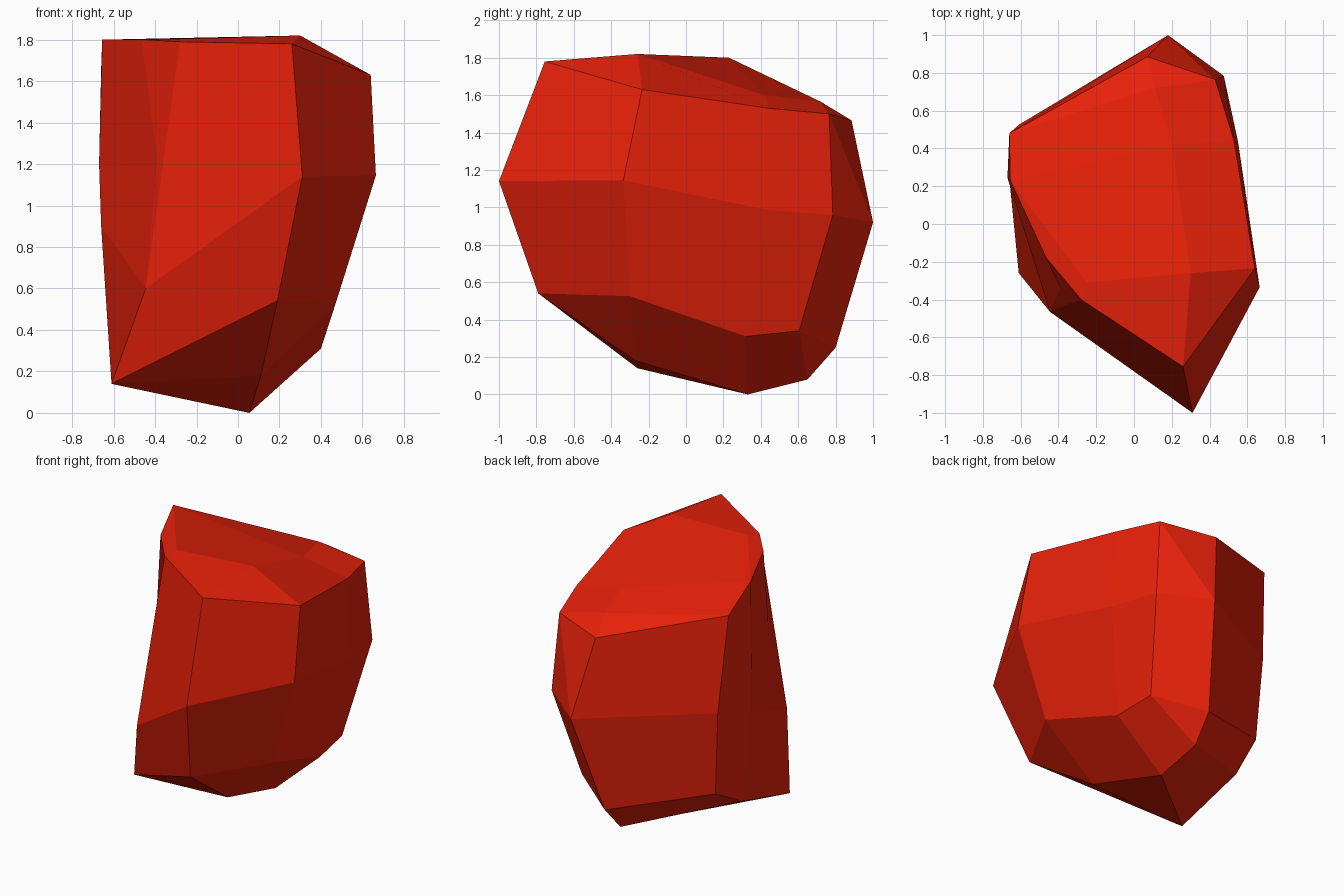
import bpy, bmesh, math

if "Cube" in bpy.data.objects:
    bpy.data.objects.remove(bpy.data.objects["Cube"])

# Outer corner points of the boulder, grouped by region
corners = dict(
    # front
    nose=(0.31, -1.0, 1.14), brow=(0.26, -0.755, 1.78), chin=(0.19, -0.79, 0.54),
    # front left flank
    fl_top=(-0.28, -0.40, 1.79), fl_low=(-0.445, -0.465, 0.60), fl_foot=(-0.61, -0.26, 0.14),
    l_top=(-0.465, -0.18, 1.80),
    # left edge
    l_peak=(-0.655, 0.23, 1.80), l_belly=(-0.67, 0.245, 1.20),
    bl_top=(-0.66, 0.48, 1.66), bl_mid=(-0.61, 0.525, 0.99), bl_low=(-0.575, 0.50, 0.415),
    # right flank
    r_top=(0.64, -0.235, 1.63), r_mid=(0.665, -0.335, 1.145), r_low=(0.47, -0.30, 0.525),
    r2_top=(0.53, 0.44, 1.53), r2_mid=(0.55, 0.44, 0.985), r2_low=(0.40, 0.32, 0.31),
    # back
    br_top=(0.43, 0.765, 1.50), br_mid=(0.475, 0.785, 0.96), br_low=(0.37, 0.605, 0.34),
    b_top=(0.07, 0.885, 1.465), b_mid=(0.18, 1.0, 0.92), b_low=(0.06, 0.80, 0.25),
    # crown and underside
    crown=(0.30, -0.26, 1.82), crown_l=(-0.25, -0.31, 1.805), crown_b=(0.11, 0.72, 1.565),
    base=(0.055, 0.33, 0.0), base_f=(0.11, -0.27, 0.18), base_b=(0.045, 0.65, 0.08),
)
# Points lying in hollows, inside the outer hull
sunken = dict(dip=(0.20, 0.42, 1.60), l_mid=(-0.39, -0.34, 1.22),
              l_lip=(-0.66, 0.24, 0.90), under=(-0.613, 0.262, 0.285))

bm = bmesh.new()
vert = {name: bm.verts.new(co) for name, co in corners.items()}
bmesh.ops.convex_hull(bm, input=bm.verts[:], use_existing_faces=False)
vert.update({name: bm.verts.new(co) for name, co in sunken.items()})


def reshape(*facets):
    """Swap the hull faces spanned by these corners for the given facets."""
    facets = [[vert[n] for n in f.split()] for f in facets]
    area = {v for f in facets for v in f}
    old = [f for f in bm.faces if all(v in area for v in f.verts)]
    bmesh.ops.delete(bm, geom=old, context='FACES_ONLY')
    for f in facets:
        bm.faces.new(f)


# Hollow in the top, sloping towards the back right
reshape('l_peak crown_l crown dip', 'crown r_top r2_top dip',
        'dip r2_top br_top crown_b', 'l_peak dip crown_b bl_top')
# Grooved left flank with its undercut
reshape('l_peak l_belly l_mid l_top', 'l_top l_mid fl_low fl_top',
        'l_belly l_lip fl_low l_mid', 'l_lip under fl_foot fl_low',
        'l_peak bl_top bl_mid l_lip l_belly', 'l_lip bl_mid bl_low under',
        'under base_b base fl_foot', 'under bl_low base_b')

# Clean up, close any gaps, and merge hull triangles into flat quads
bmesh.ops.delete(bm, geom=[e for e in bm.edges if not e.link_faces], context='EDGES')
bmesh.ops.delete(bm, geom=[v for v in bm.verts if not v.link_faces], context='VERTS')
bmesh.ops.holes_fill(bm, edges=[e for e in bm.edges if e.is_boundary], sides=0)
bmesh.ops.recalc_face_normals(bm, faces=bm.faces[:])
bmesh.ops.join_triangles(bm, faces=[f for f in bm.faces if len(f.verts) == 3],
                         angle_face_threshold=math.radians(16),
                         angle_shape_threshold=math.radians(80))

mesh = bpy.data.meshes.new("boulder")
bm.to_mesh(mesh)
bm.free()

red = bpy.data.materials.new("red")
red.diffuse_color = (0.8, 0.015, 0.003, 1.0)
red.use_nodes = True
red.node_tree.nodes["Principled BSDF"].inputs["Base Color"].default_value = red.diffuse_color
mesh.materials.append(red)

boulder = bpy.data.objects.new("boulder", mesh)
bpy.context.collection.objects.link(boulder)
